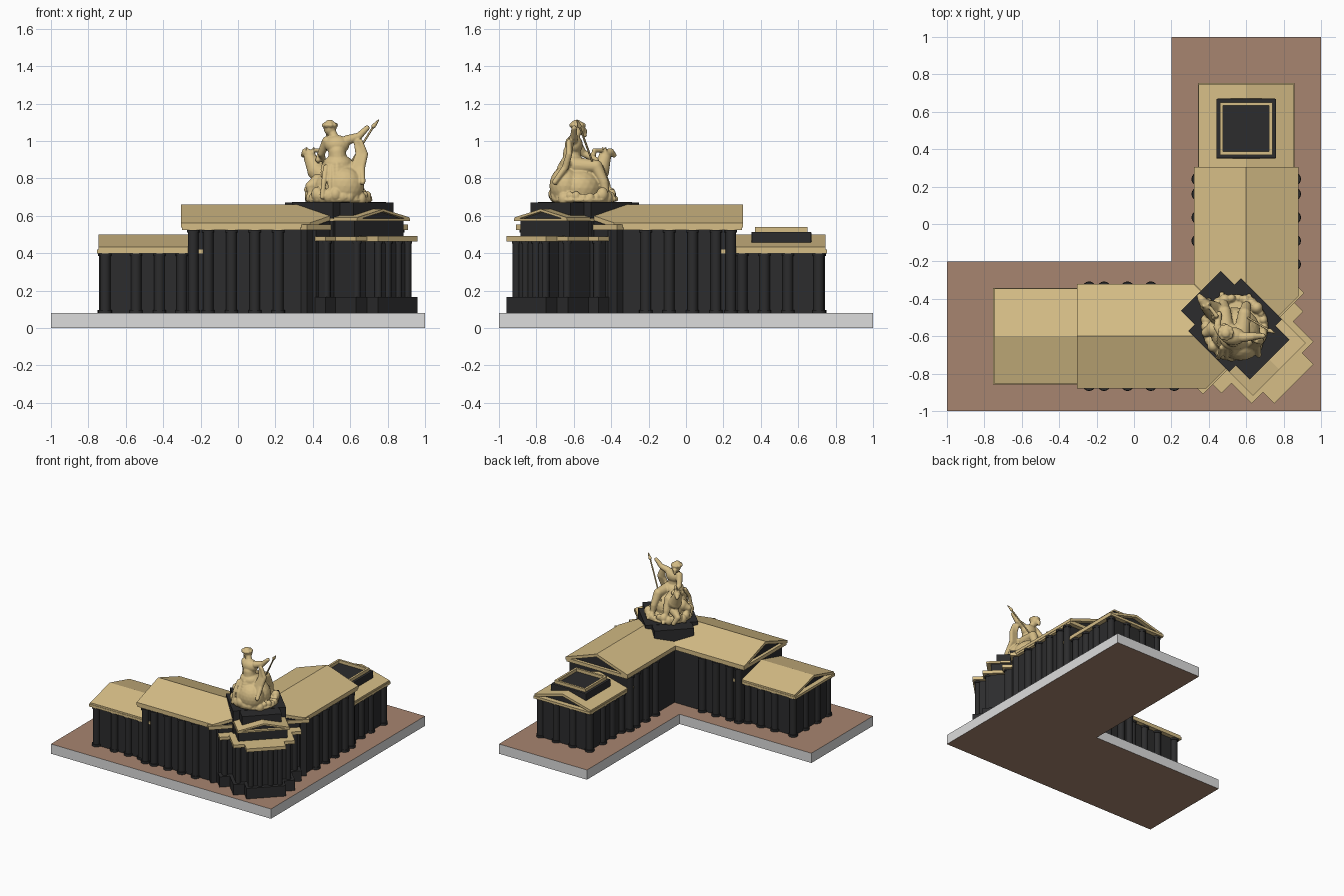
import bpy, bmesh, math, random
from mathutils import Matrix, Vector

if "Cube" in bpy.data.objects:
    bpy.data.objects.remove(bpy.data.objects["Cube"])

random.seed(4)


def material(name, rgb):
    m = bpy.data.materials.new(name)
    m.diffuse_color = (*rgb, 1)
    m.use_nodes = True
    m.node_tree.nodes["Principled BSDF"].inputs["Base Color"].default_value = m.diffuse_color
    return m


TAN = material("tan gold", (0.67, 0.51, 0.24))
BLACK = material("black", (0.025, 0.025, 0.026))
BROWN = material("brown", (0.39, 0.235, 0.16))
GREY = material("light grey", (0.72, 0.72, 0.72))

DIAG = Matrix.Rotation(-math.pi / 4, 4, 'Z')         # local x runs out to the corner
WING = Matrix.Translation((0, -0.6, 0))              # local x runs along the left wing
SWAP = Matrix(((0, -1, 0, 0), (-1, 0, 0, 0), (0, 0, 1, 0), (0, 0, 0, 1)))


def finish(name, bm, mats, matrix=Matrix()):
    bmesh.ops.transform(bm, matrix=matrix, verts=bm.verts)
    bmesh.ops.recalc_face_normals(bm, faces=bm.faces)
    me = bpy.data.meshes.new(name)
    bm.to_mesh(me)
    bm.free()
    for m in mats:
        me.materials.append(m)
    ob = bpy.data.objects.new(name, me)
    bpy.context.collection.objects.link(ob)
    return ob


def add_box(bm, x0, x1, y0, y1, z0, z1):
    mat = Matrix.Translation(((x0 + x1) / 2, (y0 + y1) / 2, (z0 + z1) / 2)) @ \
        Matrix.Diagonal((x1 - x0, y1 - y0, z1 - z0, 1))
    bmesh.ops.create_cube(bm, size=1, matrix=mat)


def box(name, dims, mat, matrix=Matrix()):
    bm = bmesh.new()
    add_box(bm, *dims)
    return finish(name, bm, [mat], matrix)


def prism(name, profile, x0, x1, mat, matrix):
    """Extrude a y-z profile along x."""
    bm = bmesh.new()
    f = bm.faces.new([bm.verts.new((x0, y, z)) for y, z in profile])
    r = bmesh.ops.extrude_face_region(bm, geom=[f])
    bmesh.ops.translate(bm, vec=(x1 - x0, 0, 0),
                        verts=[v for v in r['geom'] if isinstance(v, bmesh.types.BMVert)])
    return finish(name, bm, [mat], matrix)


def gable(name, x0, x1, h, eave, ridge, t, matrix, recess0=0.03, recess1=0):
    roof = prism(name + "_roof", [(-h, eave), (0, ridge), (h, eave), (h, eave - t),
                                  (0, ridge - t), (-h, eave - t)], x0, x1, TAN, matrix)
    tym = prism(name + "_tympanum", [(-h + .01, eave - t), (0, ridge - t), (h - .01, eave - t)],
                x0 + recess0, x1 - recess1, BLACK, matrix)
    return [roof, tym]


def columns(name, spots, z1, matrix, r=0.028):
    bm = bmesh.new()
    for x, y in spots:
        for rad, a, b in ((r, 0.08, z1), (r + 0.007, 0.08, 0.098), (r + 0.005, z1 - 0.015, z1)):
            bmesh.ops.create_cone(bm, cap_ends=True, segments=16, radius1=rad, radius2=rad,
                                  depth=b - a, matrix=Matrix.Translation((x, y, (a + b) / 2)))
    ob = finish(name, bm, [BLACK], matrix)
    for p in ob.data.polygons:
        p.use_smooth = abs(p.normal.z) < 0.5
    return ob


def clip(ob, normal, dist):
    """Cut away everything beyond a vertical plane and close the cut."""
    bm = bmesh.new()
    bm.from_mesh(ob.data)
    n = Vector(normal).normalized()
    bmesh.ops.bisect_plane(bm, geom=bm.verts[:] + bm.edges[:] + bm.faces[:],
                           plane_co=n * dist, plane_no=n, clear_outer=True)
    bmesh.ops.holes_fill(bm, edges=[e for e in bm.edges if e.is_boundary], sides=0)
    bm.to_mesh(ob.data)
    bm.free()


# L-shaped base: brown faces above and below, grey sides
bm = bmesh.new()
f = bm.faces.new([bm.verts.new((x, y, 0)) for x, y in
                  ((-1, -1), (1, -1), (1, 1), (.2, 1), (.2, -.2), (-1, -.2))])
r = bmesh.ops.extrude_face_region(bm, geom=[f])
bmesh.ops.translate(bm, vec=(0, 0, .08),
                    verts=[v for v in r['geom'] if isinstance(v, bmesh.types.BMVert)])
base = finish("base", bm, [GREY, BROWN])
for p in base.data.polygons:
    p.material_index = int(abs(p.normal.z) > 0.5)

# Left wing: low end block
wing = [box("low_wall", (-.72, -.2, -.222, .222, .08, .40), BLACK, WING),
        box("low_cornice", (-.755, -.185, -.258, .258, .40, .42), TAN, WING)]
wing += gable("low", -.745, -.25, .255, .433, .50, .02, WING)
low = [(x, s * .222) for x in (-.71, -.545, -.42, -.30) for s in (-1, 1)]
low += [(-.715, y) for y in (-.075, .075)]
wing.append(columns("low_columns", low, .40, WING))

# Left wing: tall block, mitred on the diagonal and cut off at the corner
tall = [box("tall_wall", (-.265, .95, -.25, .25, .08, .525), BLACK, WING),
        box("tall_cornice", (-.30, .95, -.275, .275, .525, .553), TAN, WING)]
tall += gable("tall", -.305, .95, .28, .563, .66, .024, WING)
for ob in tall:
    clip(ob, (1, 1, 0), 0)
    clip(ob, (1, -1, 0), .895)
spots = [(x, -.258) for x in (-.24, -.16, -.035, .09, .215)]
spots += [(x, .258) for x in (-.24, -.16, -.035, .09)]
wing += tall + [columns("tall_columns", spots, .525, WING)]

# Second wing is the first one mirrored over the diagonal
for ob in wing:
    me = ob.data.copy()
    me.transform(SWAP)
    me.flip_normals()
    dup = bpy.data.objects.new("back_" + ob.name, me)
    bpy.context.collection.objects.link(dup)

# Corner pavilion: tall shoulder, then three stepped projections
box("shoulder_wall", (.62, .885, -.362, .362, .08, .525), BLACK, DIAG)
box("shoulder_cornice", (.62, .905, -.382, .382, .525, .553), TAN, DIAG)
for i, (u, v) in enumerate(((.97, .31), (1.124, .233), (1.209, .149))):
    e = i * .0006                                    # keeps overlapping tops apart
    box(f"pavilion_plinth_{i}", (.7, u, -v, v, .08, .165 + e), BLACK, DIAG)
    box(f"pavilion_wall_{i}", (.7, u - .035, -v + .025, v - .025, .08, .466), BLACK, DIAG)
    box(f"pavilion_cornice_{i}", (.7, u, -v, v, .465 - e, .49 + e), TAN, DIAG)
columns("pavilion_columns", [(1.172, y) for y in (-.11, -.04, .04, .11)]
        + [(1.088, y) for y in (-.19, .19)] + [(.935, y) for y in (-.265, .265)], .466, DIAG, .02)
box("attic", (.8, 1.065, -.185, .185, .48, .575), BLACK, DIAG)
box("attic_cornice", (.8, 1.1, -.2, .2, .572, .585), TAN, DIAG)
gable("attic", .8, 1.1, .195, .592, .637, .014, DIAG, 0, .025)

# Statue pedestal: two crossing slabs
for n, a, b, w, top in (("long", .505, 1.025, .15, .672), ("wide", .61, .92, .2, .674)):
    box(f"pedestal_{n}", (a, b, -w, w, .49, top), BLACK, DIAG)

# Square plaque with a raised frame on the roof of the back wing
plaque = box("plaque", (.44, .76, .35, .67, .45, .515), BLACK)
bev = plaque.modifiers.new("bevel", 'BEVEL')
bev.width, bev.segments = .006, 2
bm = bmesh.new()
for a, b, c, d in ((.46, .74, .37, .387), (.46, .74, .633, .65),
                   (.46, .477, .387, .633), (.723, .74, .387, .633)):
    add_box(bm, a, b, c, d, .51, .54)
finish("plaque_frame", bm, [TAN])

# Statue: blobs and tapered limbs fused into one carved mass
bm = bmesh.new()


def blob(c, r):
    bmesh.ops.create_icosphere(bm, subdivisions=3, radius=1,
                               matrix=Matrix.Translation(c) @ Matrix.Diagonal((*r, 1)))


def limb(*pts):
    """Chain of tapered segments, each point is (x, y, z, radius)."""
    for p, q in zip(pts, pts[1:]):
        a, b = Vector(p[:3]), Vector(q[:3])
        rot = (b - a).to_track_quat('Z', 'Y').to_matrix().to_4x4()
        bmesh.ops.create_cone(bm, cap_ends=True, segments=16, radius1=p[3], radius2=q[3],
                              depth=(b - a).length, matrix=Matrix.Translation((a + b) / 2) @ rot)
        blob(a, (p[3],) * 3)
        blob(b, (q[3],) * 3)


# rocky mound
blob((.54, -.55, .685), (.18, .175, .035))
blob((.54, -.57, .75), (.135, .125, .11))
blob((.57, -.645, .76), (.105, .085, .105))
for k in range(26):
    a = k * math.tau / 26
    s = random.uniform(.018, .034)
    blob((.54 + .155 * math.cos(a), -.55 + .155 * math.sin(a), .69 + random.uniform(0, .03)),
         (s, s, s * 1.2))
# beast with neck, head, ears and forelegs
limb((.50, -.52, .78, .065), (.42, -.46, .84, .05), (.385, -.435, .91, .034))
limb((.385, -.435, .925, .03), (.362, -.405, .94, .022), (.35, -.385, .925, .014))
limb((.38, -.44, .94, .011), (.365, -.445, .965, .005))
limb((.40, -.43, .94, .011), (.405, -.43, .965, .005))
limb((.43, -.50, .90, .016), (.44, -.49, .95, .012), (.41, -.45, .95, .01))
limb((.43, -.56, .78, .045), (.385, -.58, .76, .025), (.40, -.58, .69, .018))
limb((.42, -.45, .77, .035), (.375, -.43, .74, .022), (.40, -.41, .69, .016))
# seated figure
blob((.535, -.605, .875), (.08, .07, .055))
limb((.535, -.61, .88, .052), (.53, -.61, .94, .047))
blob((.53, -.60, .98), (.066, .048, .052))
limb((.52, -.595, 1.01, .024), (.497, -.58, 1.06, .022))
blob((.492, -.575, 1.068), (.034, .036, .04))
for k in range(9):                                   # curls
    a = k * math.tau / 9
    blob((.49 + .03 * math.cos(a), -.58 + .03 * math.sin(a), 1.085), (.015, .015, .014))
blob((.49, -.585, 1.10), (.024, .024, .014))
limb((.482, -.545, 1.055, .016), (.48, -.54, 1.03, .01))
limb((.585, -.605, 1.005, .027), (.645, -.60, 1.025, .02), (.69, -.598, 1.07, .014))
limb((.475, -.59, 1.0, .026), (.445, -.55, .935, .02), (.455, -.48, .90, .014))
limb((.575, -.59, .87, .045), (.59, -.48, .865, .034), (.60, -.44, .78, .026),
     (.605, -.425, .70, .016), (.615, -.385, .69, .014))
limb((.495, -.59, .87, .045), (.485, -.47, .85, .034), (.48, -.43, .77, .025),
     (.47, -.41, .70, .016), (.47, -.375, .69, .014))
# drapery folds over the arm, waist and back
for k in range(4):
    d = .014 * k
    limb((.63 + d * .6, -.61 - d * .4, 1.0, .012), (.645 + d * .8, -.625, .93, .017),
         (.62 + d, -.645, .86, .018), (.60 + d * 1.6, -.66 - d, .78, .014))
    limb((.455, -.60 - d, .86 - d, .014), (.53, -.665 - d * .6, .875 - d * 1.3, .016),
         (.61, -.62 - d, .88 - d, .014))
    limb((.47 + 2 * d, -.66, .86, .015), (.46 + 2.4 * d, -.70, .79, .014),
         (.45 + 3 * d, -.715, .70, .012))
statue = finish("statue", bm, [TAN])
rm = statue.modifiers.new("fuse", 'REMESH')
rm.mode, rm.voxel_size, rm.use_smooth_shade = 'VOXEL', .005, True
sm = statue.modifiers.new("soften", 'SMOOTH')
sm.factor, sm.iterations = .5, 2

# Spear held in the raised hand
bm = bmesh.new()
limb((.52, -.45, .75, .0055), (.735, -.575, 1.095, .0055))
limb((.725, -.57, 1.08, .012), (.752, -.583, 1.113, .003))
finish("spear", bm, [TAN])
